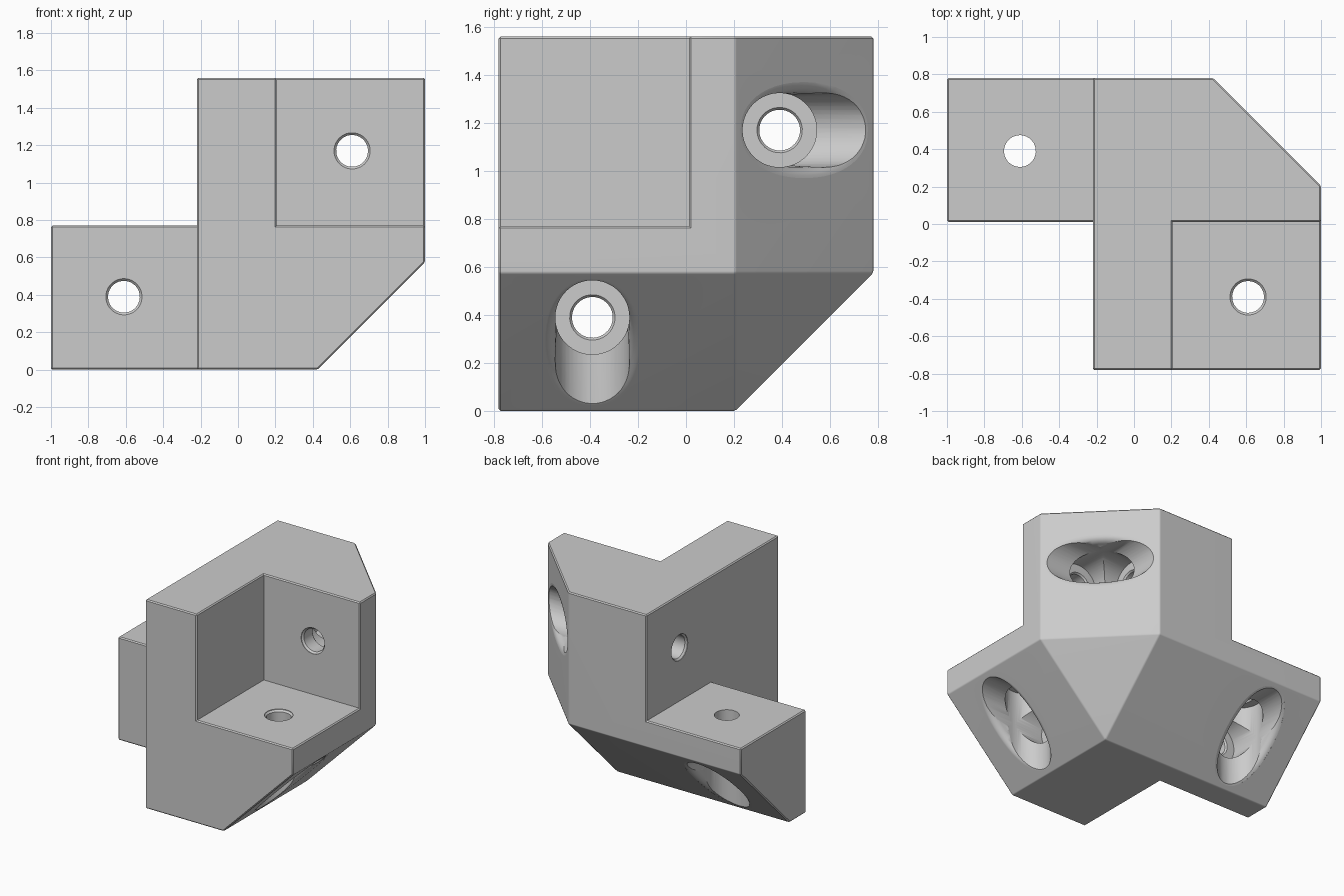
import bpy, bmesh, math
from mathutils import Vector

if "Cube" in bpy.data.objects:
    bpy.data.objects.remove(bpy.data.objects["Cube"])

grey = bpy.data.materials.new("light_grey")
grey.diffuse_color = (0.6, 0.6, 0.6, 1)
grey.use_nodes = True
grey.node_tree.nodes["Principled BSDF"].inputs["Base Color"].default_value = grey.diffuse_color


def to_object(name, bm):
    bmesh.ops.recalc_face_normals(bm, faces=bm.faces)
    mesh = bpy.data.meshes.new(name)
    bm.to_mesh(mesh)
    bm.free()
    ob = bpy.data.objects.new(name, mesh)
    bpy.context.collection.objects.link(ob)
    mesh.materials.append(grey)
    return ob


def box(name, lo, hi):
    lo, hi = Vector(lo), Vector(hi)
    bm = bmesh.new()
    bmesh.ops.create_cube(bm, size=1)
    for v in bm.verts:
        v.co = Vector([(lo[i] + hi[i]) / 2 + v.co[i] * (hi[i] - lo[i]) for i in range(3)])
    return to_object(name, bm)


def loft(name, origin, axis, up, rings, n=48, phase=0.0):
    """Closed solid of elliptical rings (distance along axis, radius u, radius v, power)."""
    w = Vector(axis).normalized()
    v = Vector(up).normalized()
    u = v.cross(w)
    bm = bmesh.new()
    loops = []
    for d, ru, rv, p in rings:
        ring = []
        for i in range(n):
            a = 2 * math.pi * (i + phase) / n
            c, s = math.cos(a), math.sin(a)
            x = math.copysign(abs(c) ** p, c) * ru
            y = math.copysign(abs(s) ** p, s) * rv
            ring.append(bm.verts.new(Vector(origin) + w * d + u * x + v * y))
        loops.append(ring)
    for a, b in zip(loops, loops[1:]):
        for i in range(n):
            bm.faces.new((a[i], a[(i + 1) % n], b[(i + 1) % n], b[i]))
    bm.faces.new(loops[0])
    bm.faces.new(loops[-1])
    return to_object(name, bm)


def measure(mesh):
    """Volume, lowest and highest corner, count of open edges."""
    bm = bmesh.new()
    bm.from_mesh(mesh)
    vol = bm.calc_volume()
    spread = max(max(abs(v.co.x), abs(v.co.y), abs(v.co.z - .78)) for v in bm.verts)
    low = min(v.co.z for v in bm.verts)
    open_edges = sum(not e.is_manifold for e in bm.edges)
    bm.free()
    return vol, spread, low, open_edges


def cut(ob, cutter):
    """Subtract the cutter; nudge it slightly and retry if the result is not a clean solid."""
    before = ob.data.copy()
    vol = measure(before)[0]
    cutter.hide_render = True
    best = None
    for attempt in range(8):
        ob.data = before.copy()
        k = .0005 * attempt
        cutter.location = (k, -.7 * k, .4 * k)
        mod = ob.modifiers.new("cut", 'BOOLEAN')
        mod.operation = 'DIFFERENCE'
        mod.solver = 'EXACT'
        mod.object = cutter
        bpy.context.view_layer.update()
        bpy.context.view_layer.objects.active = ob
        bpy.ops.object.modifier_apply(modifier=mod.name)
        v, spread, low, open_edges = measure(ob.data)
        sound = spread < 1.001 and low > -.001 and .2 * vol < v < vol - 1e-5
        if sound and (best is None or open_edges < best[0]):
            best = (open_edges, ob.data.copy())
        if sound and open_edges == 0:
            break
    ob.data = best[1] if best else before
    bpy.data.objects.remove(cutter)


# Bracket block with three chamfers and a triangular corner facet
body = box("corner_bracket", (-1, -.78, 0), (1, .78, 1.56))
bm = bmesh.new()
bm.from_mesh(body.data)
for normal, dist in (((1, 0, -1), .425), ((1, 1, 0), 1.205),
                     ((0, 1, -1), .205), ((1, 1, -1), .63)):
    no = Vector(normal)
    bmesh.ops.bisect_plane(bm, geom=bm.verts[:] + bm.edges[:] + bm.faces[:],
                           plane_co=no * dist / no.length_squared,
                           plane_no=no, clear_outer=True)
    rim = [e for e in bm.edges if e.is_boundary]
    if rim:
        bmesh.ops.holes_fill(bm, edges=rim, sides=0)
bmesh.ops.remove_doubles(bm, verts=bm.verts, dist=1e-4)
bmesh.ops.recalc_face_normals(bm, faces=bm.faces)
bm.to_mesh(body.data)
bm.free()

# Three beam pockets
cut(body, box("pocket_right", (.205, -2, .77), (2, .012, 3)))
cut(body, box("pocket_left_top", (-2, -2, .77), (-.22, 2, 3)))
cut(body, box("pocket_left_front", (-2, -2, -1), (-.22, .012, 3)))

# Slightly eased outer edges
bm = bmesh.new()
bm.from_mesh(body.data)
outer = [e for e in bm.edges if e.is_manifold and e.is_convex
         and e.calc_face_angle(0) > math.radians(30)]
bmesh.ops.bevel(bm, geom=outer, offset=.008, segments=1, profile=.5, affect='EDGES')
bm.to_mesh(body.data)
bm.free()

# Bolt holes: entry point, direction, distance to the seat, eased entry
bolts = (((.61, .012, 1.17), (0, 1, 0), .13, True),
         ((-.22, .39, 1.17), (1, 0, 0), .58, True),
         ((-.61, .39, .77), (0, 0, -1), .13, False),
         ((-.61, .012, .39), (0, 1, 0), .13, True),
         ((.61, -.39, .77), (0, 0, -1), .13, True),
         ((-.22, -.39, .39), (1, 0, 0), .58, True))
for i, (entry, axis, seat, eased) in enumerate(bolts):
    up = (0, 0, 1) if axis[2] == 0 else (0, 1, 0)
    r = .155 - .0007 * (i % 2)
    cut(body, loft("head_bore", entry, axis, up,
                   [(seat, r, r, 1), (1.4, r, r, 1)], 48, .31 + .13 * i))

# Flared oval mouths on the chamfers
mouths = (((.7125, .4925, 1.17), (1, 1, 0), (0, 0, 1)),
          ((.7125, -.39, .2875), (1, 0, -1), (0, 1, 0)),
          ((-.61, .4925, .2875), (0, 1, -1), (1, 0, 0)))
for origin, axis, up in mouths:
    rings = [(-.13, .20, .128, .95)]
    for k in range(7):
        t = k / 6 * math.pi / 2
        flare = 1 - math.cos(t)
        rings.append((-.055 + .055 * math.sin(t), .298 + .077 * flare,
                      .153 + .047 * flare, .92))
    rings.append((.05, .375, .20, .92))
    cut(body, loft("mouth", origin, axis, up, rings, 48, .27))

# Bolt shafts with eased ends
for i, (entry, axis, seat, eased) in enumerate(bolts):
    up = (0, 0, 1) if axis[2] == 0 else (0, 1, 0)
    r = .097 if eased else .085
    cut(body, loft("bolt_hole", entry, axis, up,
                   [(-.05, r, r, 1), (.004, r, r, 1), (.016, .085, .085, 1),
                    (seat - .012, .085, .085, 1), (seat + .003, .097, .097, 1),
                    (seat + .06, .097, .097, 1)], 32, .37))

# Smooth bores, crisp edges
bpy.ops.object.select_all(action='DESELECT')
body.select_set(True)
bpy.context.view_layer.objects.active = body
bpy.ops.object.shade_smooth_by_angle(angle=math.radians(30))
wn = body.modifiers.new("weighted", 'WEIGHTED_NORMAL')
wn.keep_sharp = True
